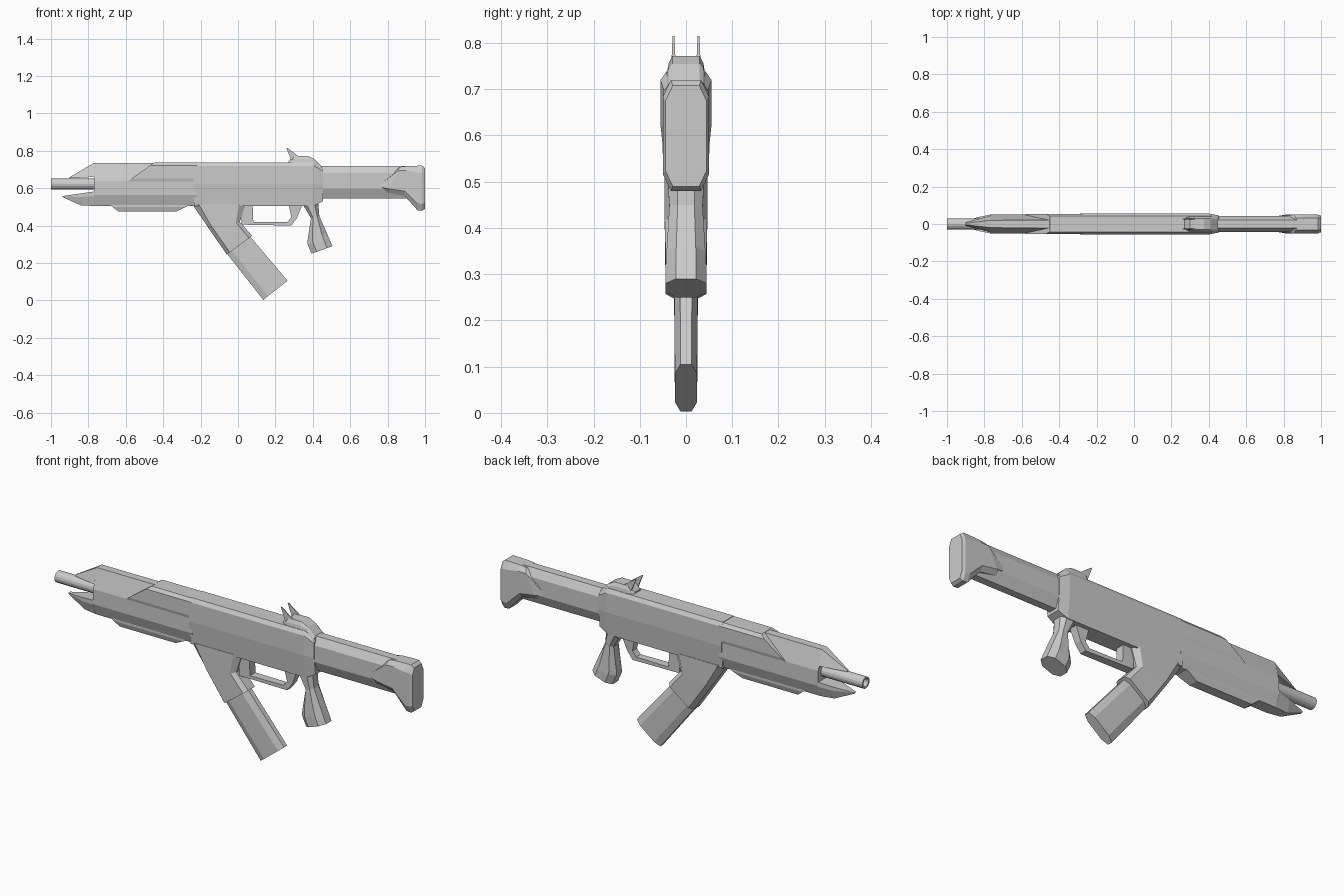
import bpy
import bmesh
from math import pi
from mathutils import Matrix

cube = bpy.data.objects.get("Cube")
if cube:
    bpy.data.objects.remove(cube, do_unlink=True)

GREY = (0.6, 0.6, 0.6, 1)
grey = bpy.data.materials.new("plain grey")
grey.use_nodes = True
grey.diffuse_color = GREY
grey.node_tree.nodes["Principled BSDF"].inputs["Base Color"].default_value = GREY


def finish(name, bm):
    bmesh.ops.recalc_face_normals(bm, faces=bm.faces)
    mesh = bpy.data.meshes.new(name)
    bm.to_mesh(mesh)
    bm.free()
    mesh.materials.append(grey)
    obj = bpy.data.objects.new(name, mesh)
    bpy.context.collection.objects.link(obj)
    return obj


def loft(name, section, stations, y=0):
    """Sweep a mirrored section (share along p0-p1, share of half width)
    through stations (x0, z0, x1, z1, half width)."""
    bm = bmesh.new()
    outline = section + [(t, -w) for t, w in reversed(section)]
    rings = []
    for x0, z0, x1, z1, half in stations:
        rings.append([bm.verts.new((x0 + (x1 - x0) * t, y + half * w,
                                    z0 + (z1 - z0) * t)) for t, w in outline])
    n = len(outline)
    for a, b in zip(rings, rings[1:]):
        for i in range(n):
            j = (i + 1) % n
            bm.faces.new((a[i], a[j], b[j], b[i]))
    bm.faces.new(rings[0])
    bm.faces.new(rings[-1])
    return finish(name, bm)


def upright(*rows):
    """Vertical stations from rows of (x, bottom, top, half width)."""
    return [(x, low, x, high, half) for x, low, high, half in rows]


BOX = [(0, 1), (1, 1)]
OCTAGON = [(0, .5), (.25, 1), (.75, 1), (1, .5)]

# Receiver and its slanted front shoulder
loft("receiver", [(0, .78), (.5, 1), (.92, 1), (1, .78)],
     upright((-.235, .505, .738, .055), (.405, .505, .738, .055),
             (.455, .53, .705, .045)))
loft("receiver_shoulder", [(0, .9), (.2, 1), (.85, 1), (1, .78)],
     [(-.6, .63, -.45, .736, .054), (-.22, .63, -.22, .736, .055)])

# Handguard with forked front tips and a lower rail
loft("handguard", [(0, .6), (.25, 1), (.58, 1), (1, .4)],
     upright((-.77, .505, .735, .05), (-.22, .505, .735, .051)))
loft("upper_tip", [(0, 1), (1, .45)],
     upright((-.9, .653, .659, .008), (-.77, .66, .735, .044)))
loft("lower_tip", [(0, .6), (.7, 1), (1, 1)],
     upright((-.938, .552, .558, .008), (-.84, .508, .572, .035),
             (-.77, .505, .582, .05)))
loft("lower_rail", [(0, .75), (.6, 1), (1, 1)],
     [(-.64, .475, -.69, .515, .032), (-.33, .475, -.25, .515, .032)])

# Barrel with a recessed bore
bm = bmesh.new()
bmesh.ops.create_cone(bm, cap_ends=True, segments=16, radius1=.029, radius2=.029,
                      depth=.35, matrix=Matrix.Translation((-.825, 0, .622))
                      @ Matrix.Rotation(pi / 2, 4, 'Y'))
muzzle = min(bm.faces, key=lambda f: f.calc_center_median().x)
bmesh.ops.inset_region(bm, faces=[muzzle], thickness=.009)
bore = bmesh.ops.extrude_discrete_faces(bm, faces=[muzzle])["faces"][0]
bmesh.ops.translate(bm, verts=bore.verts, vec=(.12, 0, 0))
finish("barrel", bm)

# Magazine well and magazine
loft("magazine_well", [(0, .5), (.12, 1), (.88, 1), (1, .6)],
     [(-.245, .515, .04, .515, .046), (-.165, .397, .01, .42, .046),
      (-.06, .245, .075, .345, .044)])
loft("magazine", [(0, .5), (.2, 1), (.8, 1), (1, .5)],
     [(-.075, .27, .045, .365, .026), (.135, .003, .265, .105, .024)])

# Pistol grip and trigger guard
loft("grip", OCTAGON,
     [(.345, .515, .43, .515, .04), (.39, .44, .435, .45, .036),
      (.372, .32, .475, .36, .042), (.372, .30, .49, .325, .044),
      (.393, .25, .505, .29, .044)])
loft("trigger_guard", BOX,
     [(.02, .515, .078, .515, .022), (.02, .405, .082, .42, .022),
      (.285, .40, .265, .42, .018), (.315, .44, .285, .445, .018),
      (.345, .515, .27, .515, .022)])

# Rear sight with two posts
loft("sight_base", [(0, 1), (.6, .9), (1, .7)],
     upright((.27, .73, .745, .03), (.30, .73, .772, .042),
             (.375, .73, .772, .042), (.41, .73, .755, .042),
             (.45, .70, .715, .042)))
for side, y in (("left", .027), ("right", -.027)):
    loft("sight_post_" + side, BOX,
         [(.285, .75, .325, .77, .004), (.258, .815, .264, .815, .002)], y)

# Stock tube and butt
loft("stock_tube", [(0, .45), (.3, 1), (.78, 1), (1, .5)],
     upright((.43, .545, .718, .042), (.9, .545, .718, .042)))
loft("stock_butt", [(0, .65), (.15, 1), (.85, 1), (1, .65)],
     [(.77, .60, .77, .63, .043), (.80, .575, .865, .714, .05),
      (.89, .56, .90, .718, .05), (.96, .482, .96, .72, .05),
      (.985, .48, .985, .72, .05), (1, .49, 1, .708, .044)])
